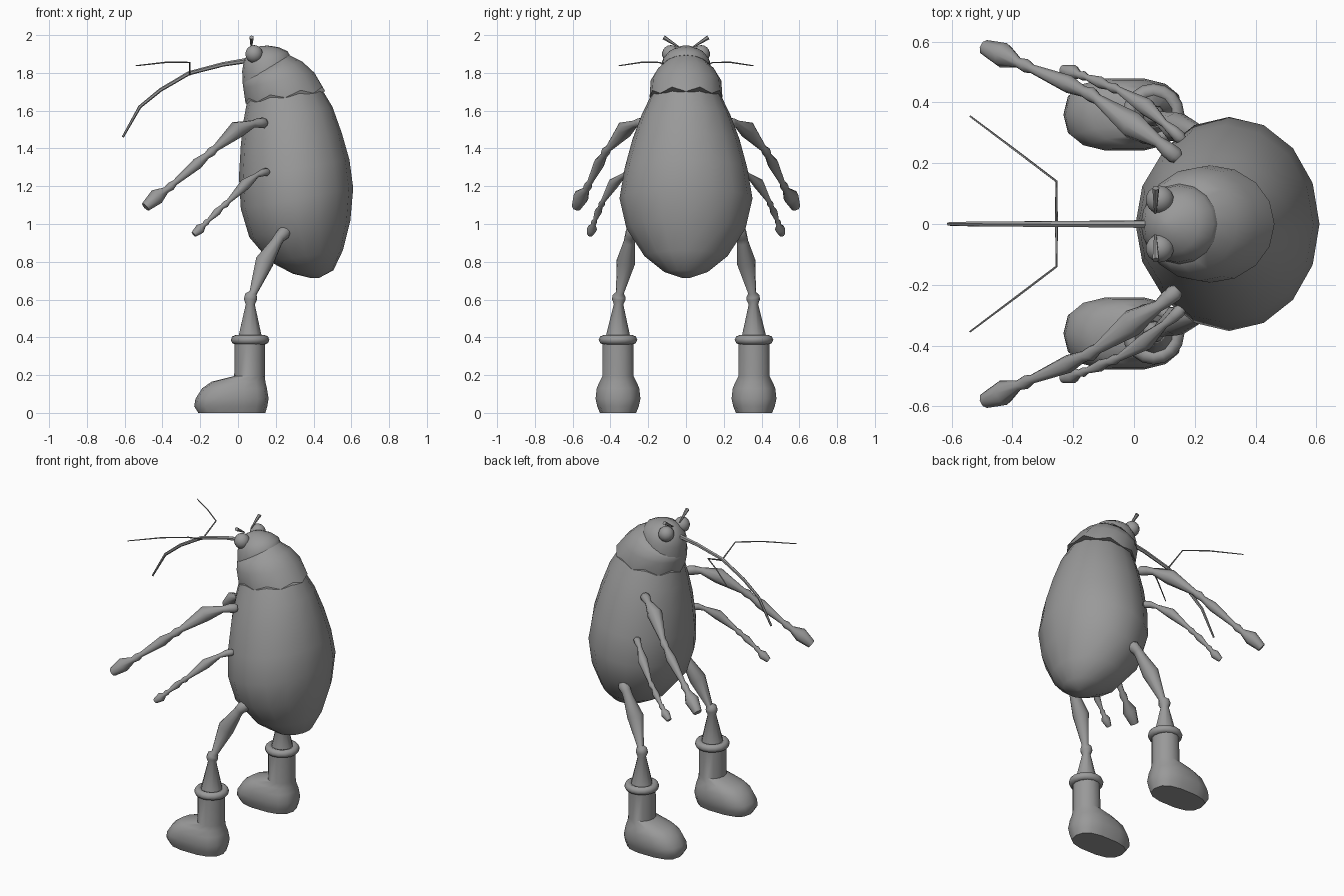
import bpy
import bmesh
from math import sin, cos, pi, radians, copysign
from mathutils import Vector

cube = bpy.data.objects.get("Cube")
if cube:
    bpy.data.objects.remove(cube, do_unlink=True)

GREY = (0.32, 0.32, 0.32, 1)
grey = bpy.data.materials.new("plain_grey")
grey.use_nodes = True
grey.diffuse_color = GREY
grey.node_tree.nodes["Principled BSDF"].inputs["Base Color"].default_value = GREY


def finish(obj, name, angle=50):
    """Name, colour and smooth a part."""
    obj.name = obj.data.name = name
    obj.data.materials.append(grey)
    bpy.ops.object.select_all(action="DESELECT")
    obj.select_set(True)
    bpy.context.view_layer.objects.active = obj
    bpy.ops.object.shade_smooth_by_angle(angle=radians(angle))
    return obj


def skin(name, rings):
    """Join rings of equal size into a closed surface."""
    bm = bmesh.new()
    loops = [[bm.verts.new(p) for p in ring] for ring in rings]
    n = len(loops[0])
    for low, high in zip(loops, loops[1:]):
        for i in range(n):
            j = (i + 1) % n
            bm.faces.new((low[i], low[j], high[j], high[i]))
    bm.faces.new(loops[0][::-1])
    bm.faces.new(loops[-1])
    bmesh.ops.recalc_face_normals(bm, faces=bm.faces[:])
    mesh = bpy.data.meshes.new(name)
    bm.to_mesh(mesh)
    bm.free()
    obj = bpy.data.objects.new(name, mesh)
    bpy.context.collection.objects.link(obj)
    return finish(obj, name)


def oval(front_x, front_z, back_x, back_z, width, y=0, n=16, boxy=1.0):
    """Tilted oval spanning two points of the side profile."""
    front, back = Vector((front_x, y, front_z)), Vector((back_x, y, back_z))
    mid, half = (front + back) / 2, (back - front) / 2

    def power(v):
        return copysign(abs(v) ** boxy, v) if abs(v) > 1e-6 else 0
    return [mid + half * power(cos(2 * pi * i / n)) + Vector((0, width * power(sin(2 * pi * i / n)), 0))
            for i in range(n)]


def tube(name, stations, side=1, n=8):
    """Sweep circles of varying radius along a path of (x, y, z, radius)."""
    path = [Vector((x, y * side, z)) for x, y, z, r in stations]
    rings = []
    for i, p in enumerate(path):
        along = (path[min(i + 1, len(path) - 1)] - path[max(i - 1, 0)]).normalized()
        u = along.cross(Vector((0.3, 0.9 * side, 0.2))).normalized()
        v = along.cross(u)
        r = stations[i][3]
        rings.append([p + (u * cos(2 * pi * k / n) + v * sin(2 * pi * k / n)) * r for k in range(n)])
    return skin(name, rings)


def ball(name, place, radius):
    bpy.ops.mesh.primitive_uv_sphere_add(segments=14, ring_count=9, radius=radius, location=place)
    return finish(bpy.context.object, name)


# Abdomen: front profile point, back profile point, half width
skin("abdomen", [oval(*r) for r in (
    (.39, .713, .43, .715, .02),
    (.29, .737, .505, .755, .115),
    (.17, .80, .555, .86, .22),
    (.06, .93, .595, 1.02, .315),
    (.015, 1.08, .61, 1.19, .352),
    (.005, 1.25, .59, 1.34, .325),
    (.015, 1.42, .55, 1.48, .283),
    (.03, 1.55, .50, 1.62, .232),
    (.05, 1.66, .44, 1.72, .18))])

# Collar behind the head, with a scalloped lower edge
collar = [oval(*r) for r in (
    (.04, 1.645, .462, 1.71, .193),
    (.028, 1.72, .405, 1.80, .187),
    (.025, 1.745, .34, 1.86, .160),
    (.035, 1.76, .27, 1.895, .125))]
for i, p in enumerate(collar[0]):
    p.z += .018 if i % 2 else -.008
skin("collar", collar)

# Head dome
skin("head", [oval(*r) for r in (
    (.025, 1.74, .274, 1.895, .132),
    (.022, 1.81, .262, 1.915, .126),
    (.032, 1.87, .215, 1.936, .095),
    (.065, 1.915, .155, 1.945, .045),
    (.095, 1.934, .115, 1.941, .01))])

# Long drooping snout
tube("snout", [
    (.05, 0, 1.866, .014), (-.08, 0, 1.845, .012), (-.26, 0, 1.798, .011),
    (-.41, 0, 1.71, .010), (-.52, 0, 1.62, .009), (-.61, 0, 1.46, .006)], n=6)

# Paired parts
for label, side in (("left", -1), ("right", 1)):
    ball(label + "_eye", (.085, .08 * side, 1.90), .047)
    tube(label + "_brow_spike", [(.07, .035, 1.935, .004), (.072, .118, 1.988, .012)], side, 6)
    tube(label + "_whisker", [
        (-.255, 0, 1.79, .005), (-.255, .14, 1.855, .004),
        (-.38, .235, 1.856, .004), (-.54, .355, 1.838, .003)], side, 5)

    # Upper arm pair: shoulder, elbow, wrist and hand swellings
    tube(label + "_upper_arm", [
        (.145, .215, 1.535, .020), (.135, .225, 1.535, .029), (.11, .245, 1.535, .027),
        (.08, .27, 1.53, .020), (-.005, .325, 1.50, .046), (-.12, .41, 1.40, .018),
        (-.14, .425, 1.383, .025), (-.165, .435, 1.362, .018), (-.215, .46, 1.32, .030),
        (-.335, .51, 1.218, .015), (-.355, .52, 1.20, .023), (-.38, .53, 1.18, .017),
        (-.43, .555, 1.145, .042), (-.49, .58, 1.09, .026)], side)

    # Lower arm pair
    tube(label + "_lower_arm", [
        (.16, .275, 1.275, .015), (.15, .285, 1.275, .022), (.13, .305, 1.272, .020),
        (.10, .33, 1.258, .013), (.04, .385, 1.212, .030), (-.05, .44, 1.12, .012),
        (-.065, .447, 1.105, .018), (-.085, .453, 1.09, .012), (-.11, .465, 1.065, .020),
        (-.155, .482, 1.02, .010), (-.166, .487, 1.01, .016), (-.18, .49, .995, .012),
        (-.20, .497, .975, .027), (-.235, .508, .945, .016)], side)

    # Leg: hip, thigh, knee and flared shin
    tube(label + "_leg", [
        (.265, .275, .965, .022), (.245, .285, .955, .036), (.22, .295, .93, .030),
        (.205, .30, .905, .030), (.14, .318, .80, .050), (.08, .35, .635, .021),
        (.07, .354, .62, .034), (.065, .356, .60, .036), (.065, .357, .575, .025),
        (.064, .36, .39, .068)], side, 10)

    # Boot: sole, toe, ankle and shaft
    boot = ((-.21, .145, 0, .098, .75), (-.232, .155, .035, .112, .75),
            (-.225, .162, .075, .121, .75), (-.19, .153, .13, .115, .8),
            (-.14, .145, .165, .100, .9), (-.02, .142, .195, .085, 1),
            (-.018, .142, .38, .083, 1))
    skin(label + "_boot", [oval(f, z, b, z, w, .36 * side, 14, k) for f, b, z, w, k in boot])
    bpy.ops.mesh.primitive_torus_add(major_segments=16, minor_segments=8, major_radius=.077,
                                     minor_radius=.025, location=(.064, .36 * side, .387))
    finish(bpy.context.object, label + "_boot_rim")
